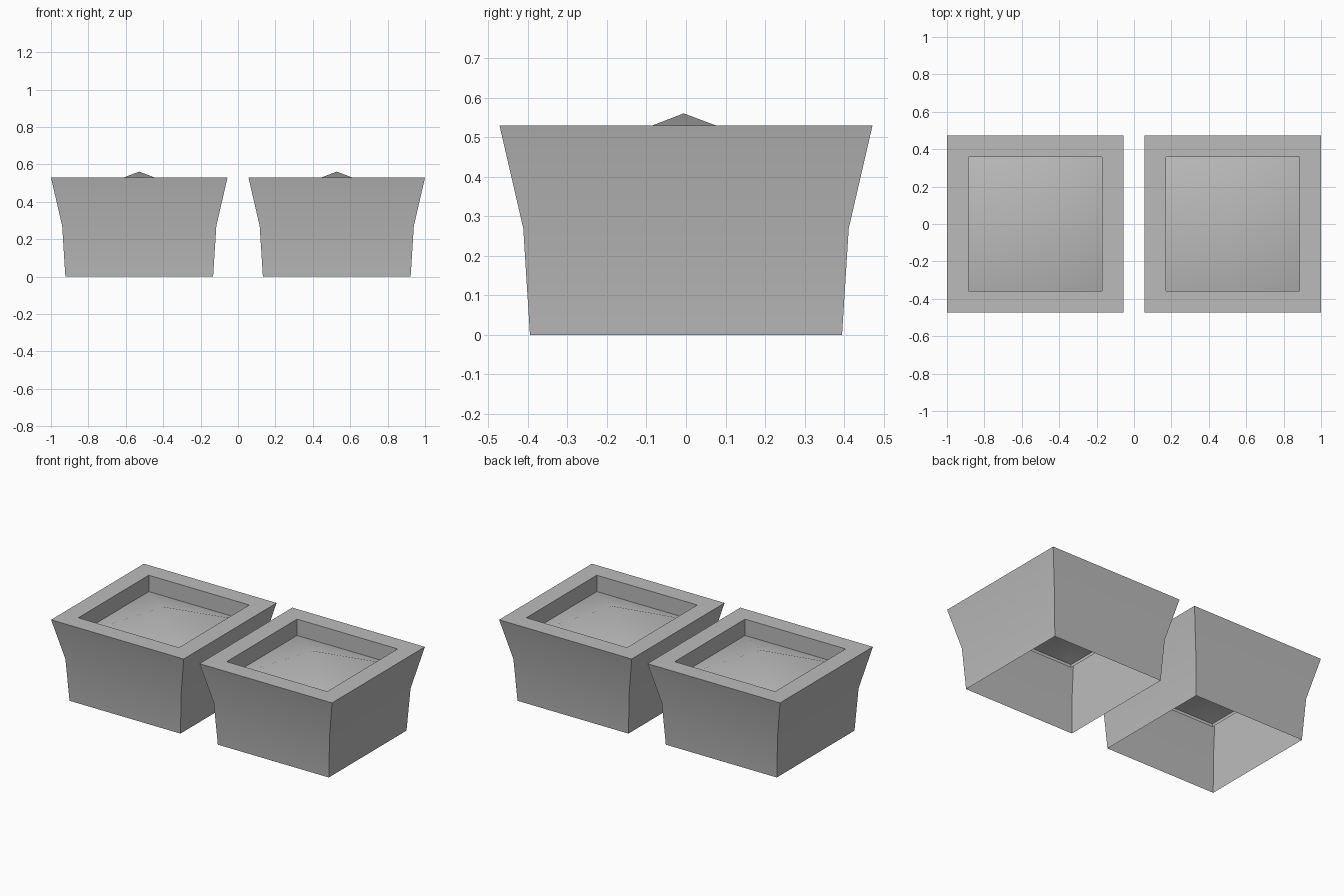
import bpy, bmesh, math

if "Cube" in bpy.data.objects:
    bpy.data.objects.remove(bpy.data.objects["Cube"], do_unlink=True)

grey = bpy.data.materials.new("plain_grey")
grey.use_nodes = True
grey.diffuse_color = (0.5, 0.5, 0.5, 1)
grey.node_tree.nodes["Principled BSDF"].inputs["Base Color"].default_value = (0.5, 0.5, 0.5, 1)


def square_loft(name, profile, x, peak=None):
    """Join square rings of (half width, height); optionally close at a peak."""
    bm = bmesh.new()
    corners = [(-1, -1), (1, -1), (1, 1), (-1, 1)]
    rings = [[bm.verts.new((sx * h, sy * h, z)) for sx, sy in corners]
             for h, z in profile]
    for low, high in zip(rings, rings[1:]):
        for i in range(4):
            j = (i + 1) % 4
            bm.faces.new((low[i], low[j], high[j], high[i]))
    if peak:
        tip = bm.verts.new(peak)
        for i in range(4):
            bm.faces.new((rings[-1][i], rings[-1][(i + 1) % 4], tip))
    mesh = bpy.data.meshes.new(name)
    bm.to_mesh(mesh)
    bm.free()
    mesh.materials.append(grey)
    obj = bpy.data.objects.new(name, mesh)
    obj.location.x = x
    bpy.context.collection.objects.link(obj)
    bpy.ops.object.select_all(action="DESELECT")
    obj.select_set(True)
    bpy.context.view_layer.objects.active = obj
    bpy.ops.object.shade_smooth_by_angle(angle=math.radians(32))


# Flared open-bottomed pot: foot, waist, lip, inner lip, inner wall
pot = [(0.395, 0), (0.412, 0.27), (0.472, 0.53), (0.358, 0.53), (0.358, 0.405)]
for side, x in (("left", 0.528), ("right", -0.528)):
    square_loft(side + "_planter_pot", pot, x)
    # Heaped soil, a low four-sided mound
    square_loft(side + "_soil_mound", [(0.358, 0.425)], x, peak=(0, -0.006, 0.561))
